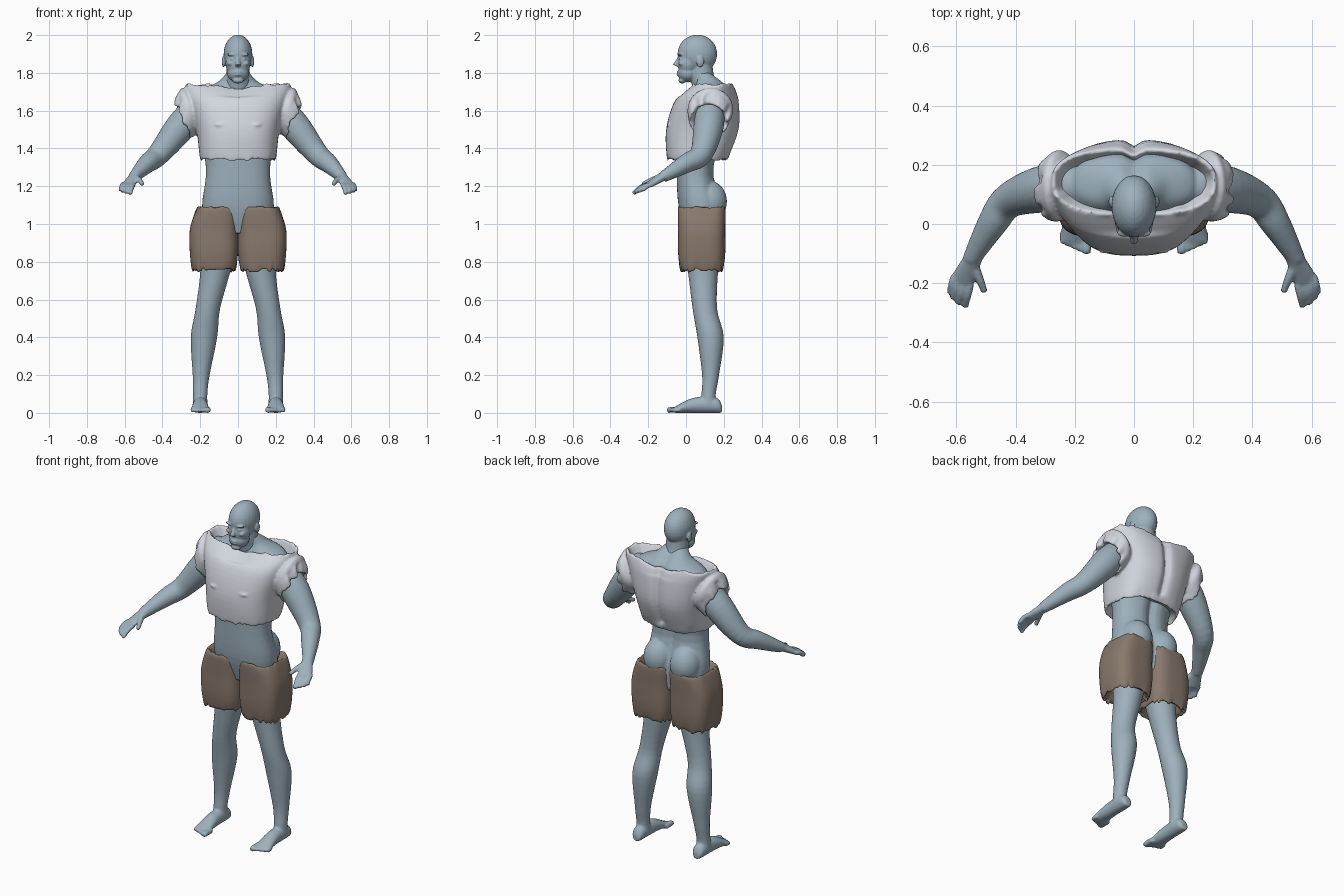
import bpy, bmesh, math, random
from mathutils import Vector, Matrix

random.seed(4)
cube = bpy.data.objects.get("Cube")
if cube:
    bpy.data.objects.remove(cube)

X, Y, Z = Vector((1, 0, 0)), Vector((0, 1, 0)), Vector((0, 0, 1))


def material(name, red, green, blue):
    colour = (red, green, blue, 1)
    mat = bpy.data.materials.new(name)
    mat.use_nodes = True
    mat.diffuse_color = colour
    mat.node_tree.nodes["Principled BSDF"].inputs["Base Color"].default_value = colour
    return mat


skin = material("blue grey skin", .34, .44, .51)
cloth = material("pale grey cloth", .64, .67, .73)
brown = material("brown cloth", .25, .19, .15)


def blend(before, start, end, after, t):
    """Smooth curve between two sections, steered by their neighbours."""
    result = []
    for p, q, r, s in zip(before, start, end, after):
        leave, arrive = (r - p) / 2, (s - q) / 2
        drop = q - r
        result.append(q + leave * t - (3 * drop + 2 * leave + arrive) * t ** 2
                      + (2 * drop + leave + arrive) * t ** 3)
    return result


def power_curve(value, power):
    return math.copysign(abs(value) ** (2 / power), value)


def loft(bm, sections, axis=None, side=1, power=2, count=40, steps=5):
    """Skin a closed tube through sections (x, y, z, half width, half depth)."""
    last = len(sections) - 1
    path = []
    for i in range(last):
        near = [sections[max(0, min(last, i + k))] for k in (-1, 0, 1, 2)]
        path += [blend(*near, k / steps) for k in range(steps)]
    path.append(sections[last])
    rings = []
    for i, section in enumerate(path):
        centre = Vector(section[:3])
        ahead, behind = path[min(i + 1, len(path) - 1)], path[max(i - 1, 0)]
        along = axis or (Vector(ahead[:3]) - Vector(behind[:3])).normalized()
        if along == Z:
            across, up = X, Y
        else:
            across = Z.cross(along).normalized()
            up = along.cross(across)
        ring = []
        for k in range(count):
            angle = math.tau * k / count
            point = centre + across * section[3] * power_curve(math.cos(angle), power)
            point += up * section[4] * power_curve(math.sin(angle), power)
            ring.append(bm.verts.new((point.x * side, point.y, point.z)))
        rings.append(ring)
    for lower, upper in zip(rings, rings[1:]):
        for k in range(count):
            n = (k + 1) % count
            bm.faces.new((lower[k], lower[n], upper[n], upper[k]))
    bm.faces.new(rings[0])
    bm.faces.new(rings[-1])
    return rings


def box(z, x0, x1, y0, y1):
    """Section from its extents at a height."""
    return ((x0 + x1) / 2, (y0 + y1) / 2, z, (x1 - x0) / 2, (y1 - y0) / 2)


def middle(z, half, y0, y1):
    return box(z, -half, half, y0, y1)


def tube(bm, points, side=1, axis=None):
    """Round limb through points (x, y, z, radius)."""
    loft(bm, [(*p, p[3]) for p in points], axis, side, count=24)


def blob(bm, place, size, side=1):
    x, y, z = place
    matrix = Matrix.Translation((x * side, y, z)) @ Matrix.Diagonal((*size, 1))
    bmesh.ops.create_uvsphere(bm, u_segments=24, v_segments=16, radius=1, matrix=matrix)


def ragged(rings, direction, amount):
    """Shift short runs of edge points to fray a hem."""
    cuts = [random.uniform(-amount, amount) for vert in rings[0]]
    for ring in rings:
        for k, vert in enumerate(ring):
            vert.co += direction * cuts[k // 2]


def groove(rings, direction, depth, width, behind):
    """Press in the points near the middle that lie behind a given y."""
    for ring in rings:
        for vert in ring:
            if vert.co.y > behind:
                vert.co -= direction * depth * math.exp(-(vert.co.x / width) ** 2)


def finish(bm, name, mat, voxel=None):
    bmesh.ops.recalc_face_normals(bm, faces=bm.faces)
    mesh = bpy.data.meshes.new(name)
    bm.to_mesh(mesh)
    bm.free()
    mesh.materials.append(mat)
    mesh.shade_smooth()
    obj = bpy.data.objects.new(name, mesh)
    bpy.context.collection.objects.link(obj)
    if voxel:
        fuse = obj.modifiers.new("Fuse", 'REMESH')
        fuse.mode, fuse.voxel_size, fuse.use_smooth_shade = 'VOXEL', voxel, True
        soften = obj.modifiers.new("Soften", 'SMOOTH')
        soften.factor, soften.iterations = .5, 2


# Head: skull, face, jaw, chin, neck, nose and lips
bm = bmesh.new()
blob(bm, (0, .06, 1.9), (.076, .105, .102))
blob(bm, (0, .01, 1.85), (.066, .054, .07))
blob(bm, (0, .01, 1.8), (.058, .054, .05))
blob(bm, (0, -.02, 1.76), (.03, .02, .016))
tube(bm, [(0, .11, 1.7, .07), (0, .085, 1.78, .064), (0, .08, 1.85, .06)], axis=Z)
tube(bm, [(0, -.03, 1.89, .01), (0, -.045, 1.86, .011), (0, -.056, 1.838, .015)])
for z in (1.79, 1.803):
    blob(bm, (0, -.036, z), (.022, .014, .006))
for s in (1, -1):
    # Brow, eye, cheek and ear
    blob(bm, (.03, -.03, 1.897), (.028, .014, .008), s)
    blob(bm, (.03, -.03, 1.873), (.013, .01, .007), s)
    blob(bm, (.04, -.02, 1.85), (.02, .02, .014), s)
    blob(bm, (.076, .075, 1.86), (.01, .02, .03), s)
finish(bm, "head", skin, .0045)

# Body: torso, limbs, hands and feet fused together
bm = bmesh.new()
torso = loft(bm, [middle(.95, .17, 0, .18), middle(1.1, .19, -.04, .19), middle(1.3, .17, -.05, .15),
                  middle(1.6, .22, -.05, .24), middle(1.7, .21, .03, .24), middle(1.75, .11, .05, .2),
                  middle(1.8, .06, .04, .14)], Z, power=2.3)
groove(torso, Y, .025, .03, .1)
for s in (1, -1):
    # Buttock and shoulder
    blob(bm, (.088, .12, 1.12), (.088, .097, .11), s)
    blob(bm, (.22, .13, 1.62), (.08, .08, .08), s)
    # Arm
    tube(bm, [(.2, .13, 1.64, .07), (.3, .12, 1.52, .08), (.42, .08, 1.37, .06),
              (.48, 0, 1.32, .05), (.55, -.12, 1.25, .03)], s)
    # Hand with fanned fingers and thumb
    knuckle, across = Vector((.58, -.19, 1.21)), Vector((.9, .5, 0))
    loft(bm, [(.54, -.11, 1.26, .03, .026), (*knuckle, .04, .016)], side=s)
    for k in range(4):
        turn = .8 - .3 * k
        root = knuckle + across * (.03 - .02 * k)
        tip = knuckle + Vector((math.sin(turn), -math.cos(turn), -.55)) * (.06 + .01 * k)
        bend = (root + tip) / 2 + Z * .008
        tube(bm, [(*root, .013), (*bend, .013), (*tip, .011)], s)
    tube(bm, [(.545, -.13, 1.25, .018), (.52, -.19, 1.23, .014), (.505, -.23, 1.21, .011)], s)
    # Leg
    tube(bm, [(.1, .08, 1.05, .09), (.11, .09, .9, .1), (.12, .09, .75, .08), (.16, .1, .55, .065),
              (.18, .13, .4, .07), (.195, .13, .2, .045), (.2, .12, .1, .038), (.2, .12, .04, .04)], s, Z)
    # Foot and toes
    heel_to_ball = [(.19, .02, .02), (.16, .036, .04), (.04, .04, .04), (-.06, .05, .016)]
    loft(bm, [(.2, y, h, w, h) for y, w, h in heel_to_ball], -Y, s)
    for k in range(5):
        x, tip, r = .16 + .02 * k, .008 * k - .1, .012 if k else .016
        tube(bm, [(x, -.03, .016, r), (x, tip + .02, .016, r), (x, tip, .011, r * .8)], s)
finish(bm, "body", skin, .007)

# Torn short shirt with hollow neckline, hem and sleeves
bm = bmesh.new()
shirt = loft(bm, [middle(1.4, .15, 0, .1), middle(1.36, .18, -.08, .2), middle(1.345, .2, -.1, .22),
                  middle(1.5, .22, -.105, .28), middle(1.65, .26, -.06, .28), middle(1.73, .28, .02, .26),
                  middle(1.73, .26, .04, .24), middle(1.6, .2, .1, .2)], Z, power=2.6, count=80)
groove(shirt[12:], Y, .022, .022, .15)
groove(shirt[22:34], Z, .02, .1, -1)
ragged(shirt[8:12], Z, .006)
ragged(shirt[26:34], Z, .006)
for s in (1, -1):
    slope = Vector((.92, 0, -.39)).normalized()
    sleeve = [(.2, .13, 1.6, .08), (.25, .13, 1.61, .12), (.29, .12, 1.55, .105),
              (.286, .12, 1.55, .092), (.25, .12, 1.57, .07)]
    rings = loft(bm, [(*p, p[3]) for p in sleeve], slope, s)
    slope.x *= s
    ragged(rings[8:16], slope, .012)
    # Small chest fold
    blob(bm, (.095, -.09, 1.525), (.026, .012, .006), s)
finish(bm, "shirt", cloth, .008)

# Loose shorts, one puffed tube per leg: height, inset and waist taper
bm = bmesh.new()
profile = [(.83, .06, 0), (.77, .03, 0), (.76, .012, 0), (.85, 0, 0), (.97, 0, 0),
           (1.08, 0, .035), (1.08, .02, .035), (1.04, .04, .04)]
for s in (1, -1):
    leg = loft(bm, [box(z, i, .255 - i - taper, i - .042, .208 - i) for z, i, taper in profile],
               Z, s, power=3.2, count=80)
    ragged(leg[6:13], Z, .011)
    ragged(leg[24:32], Z, .004)
finish(bm, "shorts", brown)
